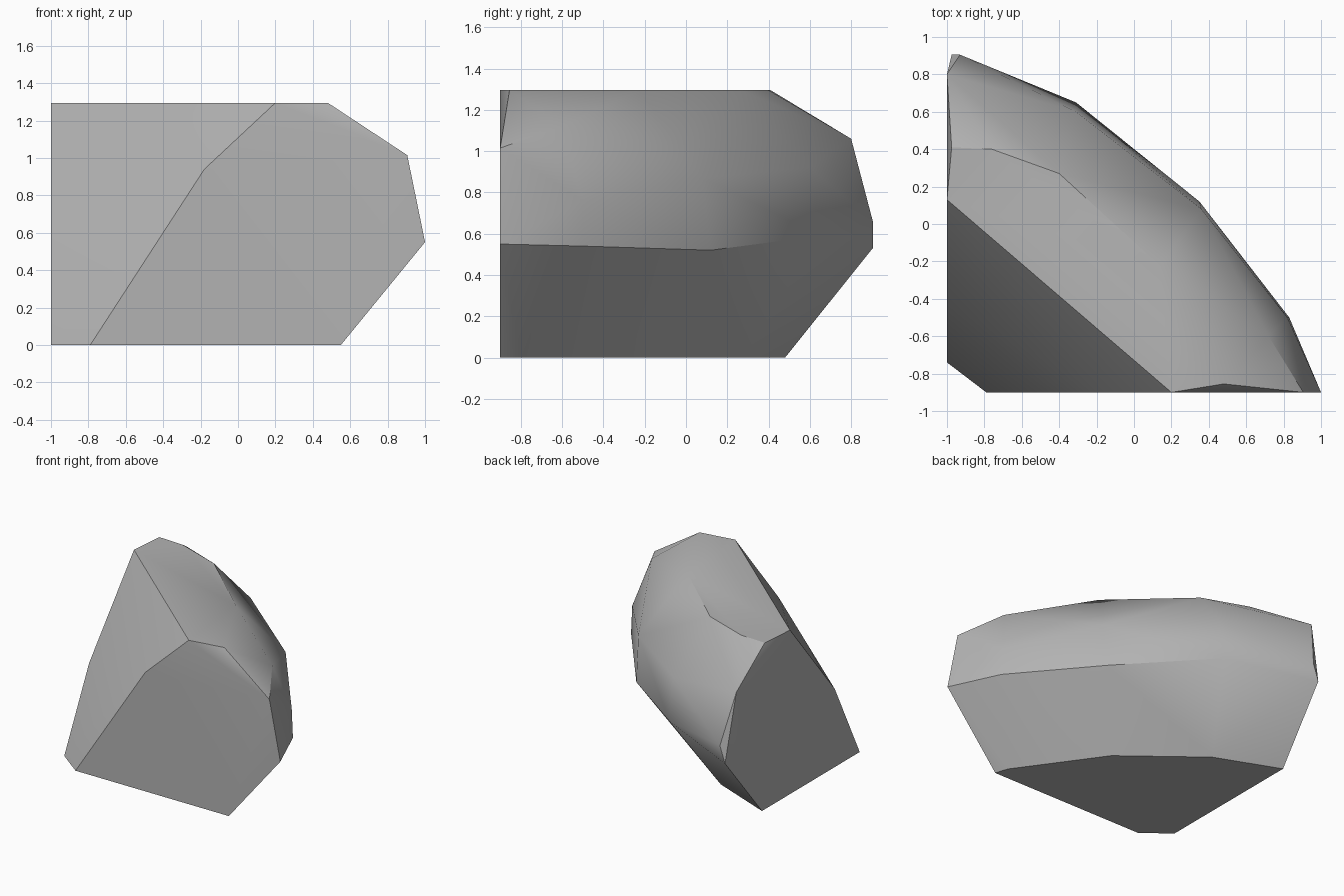
import bpy
import bmesh
import math

# Remove the default cube only
default_cube = bpy.data.objects.get("Cube")
if default_cube:
    bpy.data.objects.remove(default_cube, do_unlink=True)


def make_material(name, colour):
    material = bpy.data.materials.new(name)
    material.use_nodes = True
    material.diffuse_color = colour
    material.node_tree.nodes["Principled BSDF"].inputs["Base Color"].default_value = colour
    return material


def ring(height, corners):
    """Corners lying at one height."""
    return [(x, y, height) for x, y in corners]


def faceted_stone(name, corners, material, sharp_angle):
    """Wrap the corner points in a convex stone with softened facets."""
    bm = bmesh.new()
    for corner in corners:
        bm.verts.new(corner)
    hull = bmesh.ops.convex_hull(bm, input=bm.verts[:])
    spare = {v for v in hull["geom_interior"] + hull["geom_unused"]
             if isinstance(v, bmesh.types.BMVert)}
    bmesh.ops.delete(bm, geom=list(spare), context="VERTS")
    # Merge the flat base and cut sides into single faces
    bmesh.ops.dissolve_limit(bm, angle_limit=math.radians(1),
                             verts=bm.verts[:], edges=bm.edges[:])
    bmesh.ops.recalc_face_normals(bm, faces=bm.faces[:])
    mesh = bpy.data.meshes.new(name)
    bm.to_mesh(mesh)
    bm.free()
    mesh.materials.append(material)
    stone = bpy.data.objects.new(name, mesh)
    bpy.context.collection.objects.link(stone)
    bpy.ops.object.select_all(action="DESELECT")
    stone.select_set(True)
    bpy.context.view_layer.objects.active = stone
    bpy.ops.object.shade_smooth_by_angle(angle=math.radians(sharp_angle))
    return stone


# Flat base and flat crown of the stone
base = ring(0, [(-0.79, -0.9), (0.55, -0.9), (0.52, -0.8), (0.07, -0.17),
                (-0.5, 0.28), (-1, 0.48), (-1, -0.74)])
crown = ring(1.295, [(0.2, -0.9), (0.48, -0.855), (0.14, -0.225), (-0.4, 0.27),
                     (-0.76, 0.4), (-0.975, 0.41), (-1, 0.13)])

# Widest ridge sweeping round the outer side
ridge = [(1, -0.9, 0.55), (0.83, -0.5, 0.54), (0.35, 0.12, 0.52),
         (-0.31, 0.65, 0.59), (-0.93, 0.905, 0.66), (-0.975, 0.905, 0.53)]

# Shoulder between the ridge and the crown
shoulder = [(0.905, -0.9, 1.015), (0.72, -0.6, 1.12), (0.82, -0.5, 0.76),
            (0.36, 0.08, 0.87), (-0.31, 0.6, 0.92), (-1, 0.8, 1.06)]

# Slight bend across the sloping inner side
bend = [(-0.18, -0.9, 0.94), (-1, -0.43, 0.615)]

stone_grey = make_material("stone grey", (0.45, 0.45, 0.45, 1))
faceted_stone("boulder", base + bend + ridge + shoulder + crown, stone_grey, 30)
